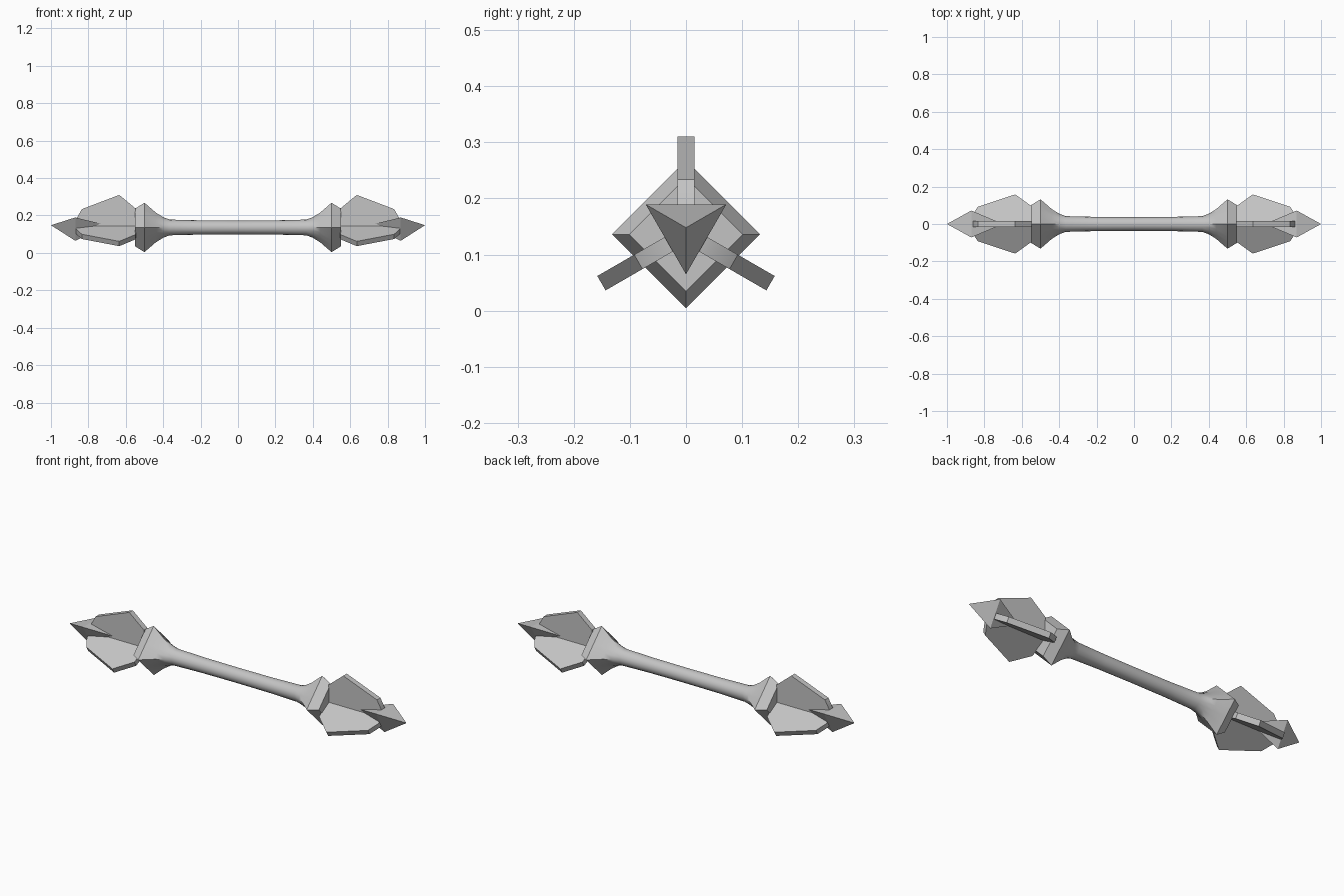
import bpy, bmesh, math

if "Cube" in bpy.data.objects:
    bpy.data.objects.remove(bpy.data.objects["Cube"])

ZC = 0.136  # height of the long axis
steel = bpy.data.materials.new("grey steel")
steel.diffuse_color = (0.55, 0.55, 0.55, 1)
steel.use_nodes = True
steel.node_tree.nodes["Principled BSDF"].inputs["Base Color"].default_value = steel.diffuse_color


def finish(bm, name, angle):
    bmesh.ops.recalc_face_normals(bm, faces=bm.faces[:])
    me = bpy.data.meshes.new(name)
    bm.to_mesh(me)
    bm.free()
    me.materials.append(steel)
    ob = bpy.data.objects.new(name, me)
    bpy.context.collection.objects.link(ob)
    bpy.ops.object.select_all(action='DESELECT')
    ob.select_set(True)
    bpy.context.view_layer.objects.active = ob
    bpy.ops.object.shade_smooth_by_angle(angle=math.radians(angle))
    return ob


# Shaft: round grip flaring into a diamond collar at both ends
half = [(0.0, 0.037, 0), (0.2, 0.038, 0), (0.365, 0.042, 0), (0.40, 0.055, 0.35),
        (0.44, 0.080, 0.75), (0.50, 0.132, 1), (0.55, 0.101, 1)]
stations = [(-x, r, b) for x, r, b in reversed(half[1:])] + half
N = 16
bm = bmesh.new()
rings = []
for x, r, blend in stations:
    ring = []
    for i in range(N):
        a = 2 * math.pi * i / N
        c, s = math.cos(a), math.sin(a)
        d = r * ((1 - blend) + blend / (abs(c) + abs(s)))  # circle to diamond
        ring.append(bm.verts.new((x, d * c, ZC + d * s)))
    rings.append(ring)
for A, B in zip(rings, rings[1:]):
    for i in range(N):
        j = (i + 1) % N
        bm.faces.new((A[i], A[j], B[j], B[i]))
bm.faces.new(rings[0])
bm.faces.new(rings[-1])
finish(bm, "shaft_with_collars", 35)

# Fin outline: (x, distance from axis)
FIN = [(0.54, 0), (0.548, 0.102), (0.635, 0.174), (0.835, 0.098), (0.865, 0.045), (0.865, 0)]
T = 0.0148  # half thickness

for side, s in (("left", -1), ("right", 1)):
    # Three flat fins around the axis
    for k in range(3):
        a = math.pi / 2 + k * 2 * math.pi / 3
        c, n = math.cos(a), math.sin(a)
        bm = bmesh.new()
        walls = [[bm.verts.new((s * x, r * c - t * n, ZC + r * n + t * c)) for x, r in FIN]
                 for t in (-T, T)]
        for w in walls:
            bm.faces.new(w)
        for i in range(len(FIN)):
            j = (i + 1) % len(FIN)
            bm.faces.new((walls[0][i], walls[0][j], walls[1][j], walls[1][i]))
        finish(bm, f"{side}_fin_{k + 1}", 30)

    # Three-sided double-pointed spike
    zs, R = 0.148, 0.083
    bm = bmesh.new()
    tri = [bm.verts.new((s * 0.87, R * math.cos(a), zs + R * math.sin(a)))
           for a in (math.radians(-90 + 120 * k) for k in range(3))]
    tips = [bm.verts.new((s * x, 0, zs)) for x in (1.0, 0.70)]
    for tip in tips:
        for k in range(3):
            bm.faces.new((tri[k], tri[(k + 1) % 3], tip))
    finish(bm, f"{side}_spike", 30)
